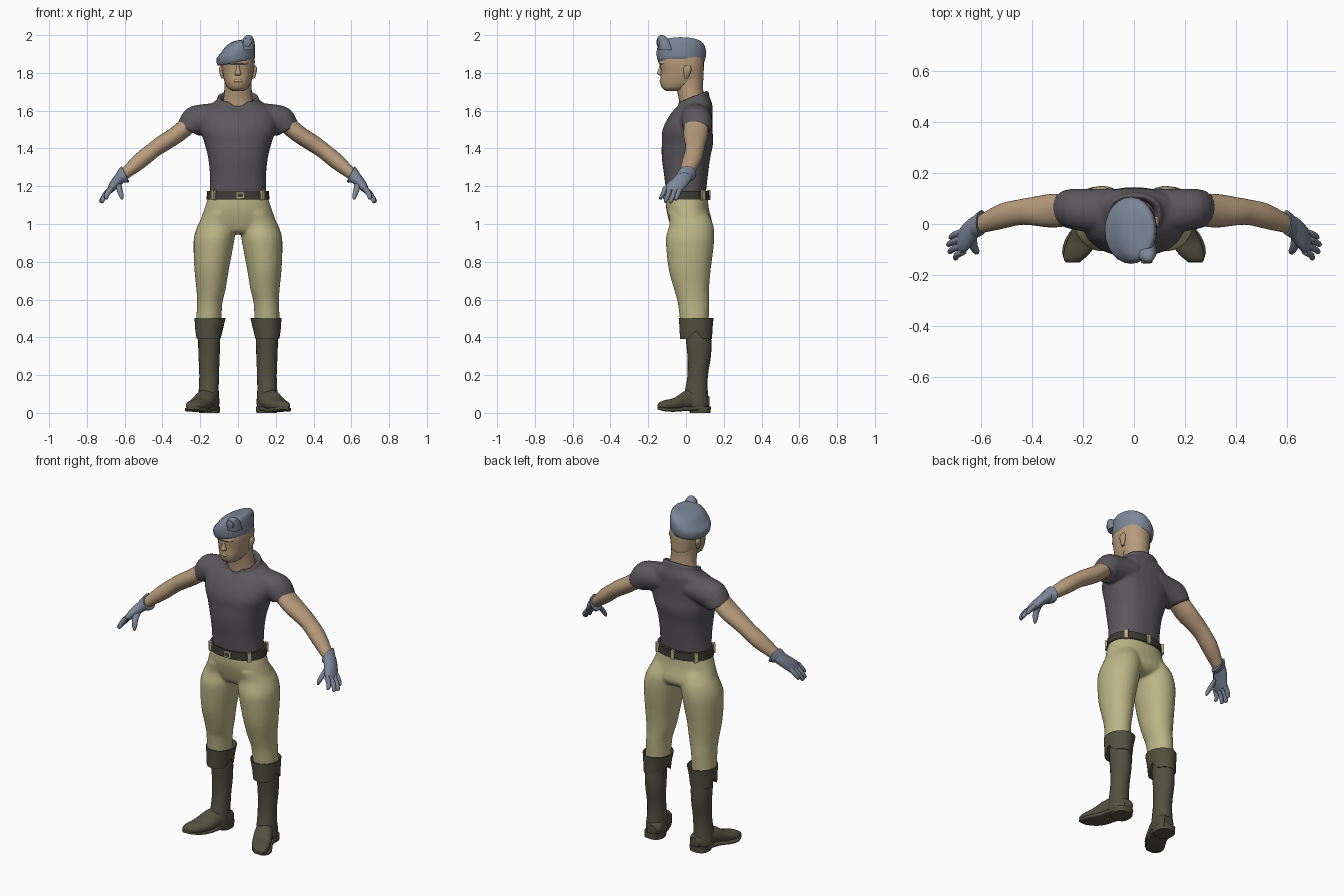
import bpy, bmesh, math
from mathutils import Vector


def material(name, rgb):
    m = bpy.data.materials.new(name)
    m.diffuse_color = (*rgb, 1)
    return m


SKIN = material("skin", (0.47, 0.33, 0.20))
SHIRT = material("charcoal cloth", (0.105, 0.098, 0.108))
KHAKI = material("khaki cloth", (0.50, 0.46, 0.24))
LEATHER = material("boot leather", (0.085, 0.08, 0.05))
BELT = material("belt leather", (0.045, 0.042, 0.034))
BLUE = material("blue grey felt", (0.20, 0.24, 0.31))


def spline(rows, steps):
    """Smoothly interpolate rows of numbers."""
    out = []
    for i in range(len(rows) - 1):
        a, b, c, d = (rows[max(0, min(len(rows) - 1, i + k))] for k in (-1, 0, 1, 2))
        for s in range(steps):
            t = s / steps
            out.append([0.5 * (2 * q + (r - p) * t + (2 * p - 5 * q + 4 * r - w) * t * t
                               + (3 * q - p - 3 * r + w) * t ** 3) for p, q, r, w in zip(a, b, c, d)])
    return out + [rows[-1]]


def loft(name, mat, rows, side=1, steps=3, n=24, p=2.0, v=(0, 1, 0), warp=None):
    """Rows: centre x, y, z, radius u, radius v, roll of u in degrees, rise at the back."""
    rows = [list(r) + [0] * (7 - len(r)) for r in rows]
    bm = bmesh.new()
    rings = []
    for x, y, z, ru, rv, roll, rise in spline(rows, steps):
        u = Vector((math.cos(math.radians(roll)), 0, math.sin(math.radians(roll))))
        ring = []
        for k in range(n):
            c, s = math.cos(2 * math.pi * k / n), math.sin(2 * math.pi * k / n)
            c, s = (math.copysign(abs(q) ** (2 / p), q) for q in (c, s))
            co = Vector((x, y, z + rise * s)) + u * ru * c + Vector(v) * rv * s
            if warp:
                co = warp(co)
            co.x *= side
            ring.append(bm.verts.new(co))
        rings.append(ring)
    for a, b in zip(rings, rings[1:]):
        for k in range(n):
            bm.faces.new((a[k], a[k - 1], b[k - 1], b[k]))
    bm.faces.new(rings[0])
    bm.faces.new(rings[-1])
    return finish(bm, name, mat)


def finish(bm, name, mat):
    bmesh.ops.recalc_face_normals(bm, faces=bm.faces)
    me = bpy.data.meshes.new(name)
    bm.to_mesh(me)
    bm.free()
    me.materials.append(mat)
    ob = bpy.data.objects.new(name, me)
    bpy.context.collection.objects.link(ob)
    return ob


def box(name, mat, loc, size, turn=0):
    bm = bmesh.new()
    bmesh.ops.create_cube(bm, size=1)
    for w in bm.verts:
        w.co = Vector(w.co[i] * size[i] for i in range(3))
    ob = finish(bm, name, mat)
    ob.location, ob.rotation_euler.z = loc, turn
    return ob


def fuse(name, parts, voxel=0.008, rounds=4):
    """Join overlapping parts into one soft skin."""
    bpy.ops.object.select_all(action='DESELECT')
    for o in parts:
        o.select_set(True)
    bpy.context.view_layer.objects.active = parts[0]
    bpy.ops.object.join()
    ob = parts[0]
    ob.name = name
    rm = ob.modifiers.new("fuse", 'REMESH')
    rm.mode, rm.voxel_size, rm.use_smooth_shade = 'VOXEL', voxel, True
    sm = ob.modifiers.new("soften", 'SMOOTH')
    sm.factor, sm.iterations = 0.5, rounds


# Shirt: torso with notched collar, and two short sleeves
def notch(co):
    if co.z > 1.6 and co.y < 0 and abs(co.x) < 0.035:
        co.z -= 0.02
    return co


shirt = [loft("torso", SHIRT, [
    (0, 0, 1.165, .15, .105), (0, 0, 1.25, .148, .115), (0, 0, 1.35, .158, .128),
    (0, .008, 1.43, .178, .136), (0, .008, 1.50, .20, .132), (0, .025, 1.57, .20, .115),
    (0, .04, 1.62, .165, .10, 0, .01), (0, .042, 1.652, .115, .083, 0, .02),
    (0, .035, 1.675, .108, .082, 0, .03), (0, .035, 1.668, .09, .066, 0, .03),
    (0, .035, 1.62, .08, .058, 0, .02)], p=2.3, n=32, warp=notch)]
for s in (-1, 1):
    shirt.append(loft("sleeve", SHIRT, [
        (.08, .05, 1.57, .072, .09, 90), (.17, .052, 1.556, .08, .085, 80),
        (.235, .058, 1.54, .08, .08, 65), (.267, .06, 1.498, .061, .073, 28)], s))
fuse("shirt", shirt)

# Trousers: hips and two legs
trousers = [loft("hips", KHAKI, [
    (0, .005, 1.15, .155, .11), (0, .008, 1.08, .178, .113), (0, .027, 1.0, .20, .112),
    (0, .025, .96, .15, .09), (0, .02, .945, .09, .05)], p=2.2, n=32)]
for s in (-1, 1):
    trousers.append(loft("leg", KHAKI, [
        (.09, .01, 1.06, .085, .105), (.11, .028, 1.0, .10, .115), (.125, .022, .93, .108, .128),
        (.133, .02, .85, .102, .123), (.14, .02, .75, .09, .11), (.143, .03, .65, .077, .092),
        (.15, .04, .58, .067, .083), (.155, .045, .47, .068, .075)], s))
fuse("trousers", trousers)

# Belt with buckle and loops
loft("belt", BELT, [(0, .005, 1.13, .15, .10), (0, .005, 1.13, .167, .12),
                    (0, .005, 1.176, .163, .117), (0, .005, 1.176, .14, .10)], steps=1, n=32, p=2.2)
box("buckle", KHAKI, (.012, -.116, 1.153), (.045, .012, .034))
box("buckle_inset", BELT, (.012, -.120, 1.153), (.028, .008, .018))
for x, y, t in ((-.13, -.078, -.85), (.13, -.078, .85), (-.13, .09, .85), (.13, .09, -.85), (0, .123, 0)):
    box("belt_loop", KHAKI, (x, y, 1.153), (.022, .016, .054), t)

# Neck and head
loft("neck", SKIN, [(0, .035, 1.60, .088, .07), (0, .03, 1.66, .078, .068),
                    (0, .02, 1.72, .072, .07), (0, .015, 1.80, .07, .075)])
loft("head", SKIN, [
    (0, -.07, 1.705, .03, .035), (0, -.055, 1.718, .052, .07), (0, -.025, 1.75, .070, .112),
    (0, -.02, 1.80, .082, .113), (0, -.022, 1.86, .089, .117), (0, -.02, 1.92, .08, .105)], p=2.2)
loft("nose", SKIN, [(0, -.132, 1.785, .010, .006), (0, -.138, 1.795, .017, .016),
                    (0, -.134, 1.82, .010, .012), (0, -.130, 1.85, .008, .008)], n=10)
loft("brow", SKIN, [(0, -.075, 1.843, .055, .06), (0, -.078, 1.852, .062, .069),
                    (0, -.075, 1.866, .06, .064)], p=2.6)
loft("lips", SKIN, [(0, -.128, 1.75, .02, .008), (0, -.129, 1.757, .026, .013),
                    (0, -.128, 1.766, .02, .008)], n=10)
for s in (-1, 1):
    loft("ear", SKIN, [(.080, .0, 1.77, .008, .008), (.084, .004, 1.79, .011, .016),
                       (.088, .008, 1.82, .013, .022), (.088, .008, 1.84, .006, .012)], s, n=10)

# Tilted beret with raised front peak and round badge
loft("beret", BLUE, [
    (-.01, -.025, 1.855, .085, .105, 10), (-.01, -.025, 1.858, .100, .122, 10),
    (-.012, -.025, 1.90, .105, .131, 13), (-.004, -.025, 1.942, .095, .124, 23),
    (0, -.028, 1.966, .066, .095, 20), (.004, -.03, 1.973, .02, .03, 10)])
loft("beret_peak", BLUE, [(.045, -.10, 1.92, .045, .045), (.05, -.115, 1.965, .036, .036),
                          (.056, -.128, 1.992, .02, .02), (.056, -.13, 2.0, .006, .006)], n=16)
loft("badge", BLUE, [(.05, -.13, 1.962, .024, .024), (.05, -.151, 1.962, .022, .022),
                     (.05, -.155, 1.962, .012, .012)], steps=1, n=16, v=(0, 0, 1))


# Boot cuffs have a notch cut up from the lower edge at each side
def cuff_notch(co):
    if co.z < .44:
        co.z += .045 * max(0, 1 - abs(co.y - .05) / .04)
    return co


for s in (-1, 1):
    # Bare arms
    loft("arm", SKIN, [
        (.24, .055, 1.545, .048, .06, 52), (.32, .052, 1.477, .046, .066, 52),
        (.40, .05, 1.425, .045, .055, 52), (.45, .046, 1.39, .042, .05, 52),
        (.52, .03, 1.333, .042, .05, 52), (.60, .0, 1.265, .03, .036, 52)], s)
    # Gloves: flared cuff, palm, fingers, thumb
    loft("glove_cuff", BLUE, [(.597, .005, 1.264, .032, .036, 62), (.597, .005, 1.264, .047, .05, 64),
                              (.622, -.012, 1.245, .034, .043, 52)], s, steps=2, n=16)
    loft("glove_palm", BLUE, [
        (.605, 0, 1.262, .034, .04, 55), (.632, -.022, 1.235, .03, .05, 45),
        (.662, -.055, 1.20, .024, .056, 37), (.682, -.07, 1.172, .015, .048, 35)], s, n=16)
    for y0, y1, x1, z1 in ((-.108, -.133, .70, 1.13), (-.083, -.108, .722, 1.113),
                           (-.056, -.08, .727, 1.11), (-.031, -.052, .718, 1.125)):
        loft("glove_finger", BLUE, [
            (.668, y0, 1.192, .015, .014, 35), ((.668 + x1) / 2 + .008, (y0 + y1) / 2, (1.192 + z1) / 2, .014, .013, 32),
            (x1 - .002, y1, z1 + .008, .011, .010, 20), (x1 - .004, y1, z1, .004, .004, 20)], s, n=10)
    loft("glove_thumb", BLUE, [
        (.635, -.045, 1.225, .02, .02, 30), (.628, -.085, 1.185, .017, .018, 10),
        (.618, -.105, 1.15, .013, .014, 0), (.614, -.112, 1.13, .005, .006, 0)], s, n=10)
    # Boots: cuff, shaft, foot, sole, heel
    loft("boot_cuff", LEATHER, [
        (.153, .055, .47, .06, .07), (.148, .054, .502, .077, .087), (.148, .054, .502, .082, .092),
        (.153, .053, .445, .074, .087), (.155, .053, .39, .069, .085), (.155, .055, .392, .05, .06)],
         s, steps=1, n=32, warp=cuff_notch)
    loft("boot_shaft", LEATHER, [
        (.153, .065, .47, .055, .063), (.153, .067, .38, .058, .067), (.153, .07, .30, .056, .062),
        (.153, .062, .20, .052, .054), (.155, .055, .12, .053, .06), (.158, .052, .06, .058, .068),
        (.158, .052, .03, .056, .066)], s)
    loft("boot_foot", LEATHER, [
        (.143, .125, .055, .03, .03), (.147, .09, .06, .05, .045), (.168, .01, .068, .056, .055),
        (.20, -.06, .046, .060, .034), (.222, -.11, .040, .053, .028), (.238, -.142, .037, .035, .018),
        (.24, -.15, .035, .018, .008)], s, v=(0, 0, 1), p=2.3)
    loft("boot_sole", LEATHER, [
        (.145, .125, .025, .035, .012), (.152, .08, .024, .056, .012), (.175, 0, .022, .058, .012),
        (.205, -.06, .016, .064, .010), (.226, -.11, .018, .055, .010), (.24, -.15, .026, .028, .008)],
         s, v=(0, 0, 1), p=5)
    loft("boot_heel", LEATHER, [(.152, .075, 0, .055, .055), (.152, .075, .035, .057, .057)],
         s, steps=1, p=2.6)

# Smooth shading with sharp edges kept
bpy.ops.object.select_all(action='SELECT')
bpy.context.view_layer.objects.active = bpy.data.objects["head"]
bpy.ops.object.shade_smooth_by_angle(angle=math.radians(50))
